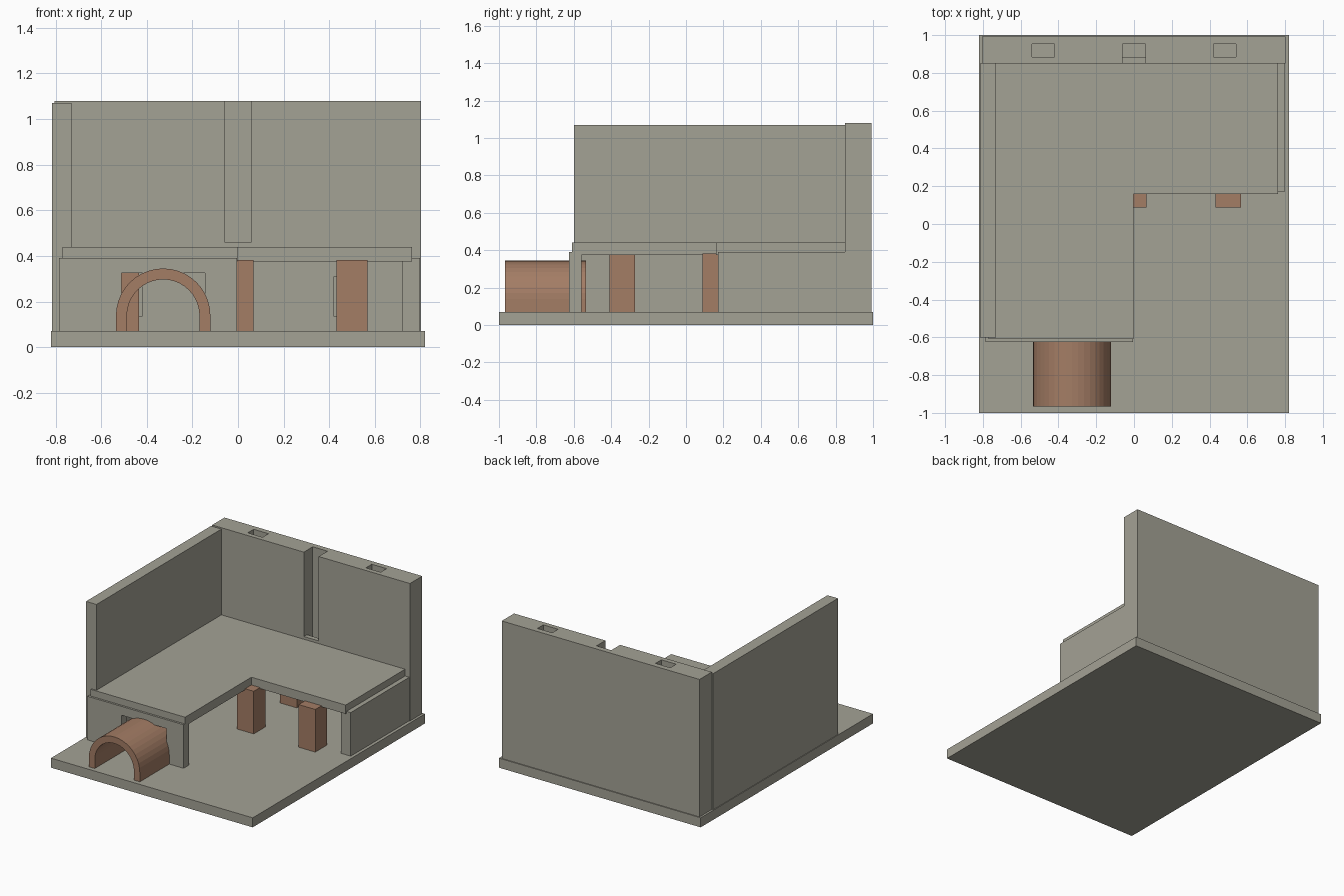
import bpy
import bmesh
import math

cube = bpy.data.objects.get("Cube")
if cube:
    bpy.data.objects.remove(cube, do_unlink=True)


def make_material(name, rgb):
    mat = bpy.data.materials.new(name)
    mat.use_nodes = True
    mat.diffuse_color = (*rgb, 1)
    mat.node_tree.nodes["Principled BSDF"].inputs["Base Color"].default_value = (*rgb, 1)
    return mat


grey = make_material("warm_grey", (0.37, 0.36, 0.30))
brown = make_material("clay_brown", (0.37, 0.205, 0.13))


def prism(name, outline, low, high, mat, axis="z"):
    """Extrude a closed outline along z (x, y points) or along y (x, z points)."""
    bm = bmesh.new()
    place = (lambda p: (p[0], p[1], low)) if axis == "z" else (lambda p: (p[0], low, p[1]))
    face = bm.faces.new([bm.verts.new(place(p)) for p in outline])
    moved = bmesh.ops.extrude_face_region(bm, geom=[face])["geom"]
    shift = (0, 0, high - low) if axis == "z" else (0, high - low, 0)
    bmesh.ops.translate(bm, vec=shift, verts=[v for v in moved if isinstance(v, bmesh.types.BMVert)])
    bmesh.ops.recalc_face_normals(bm, faces=bm.faces)
    mesh = bpy.data.meshes.new(name)
    bm.to_mesh(mesh)
    bm.free()
    mesh.materials.append(mat)
    obj = bpy.data.objects.new(name, mesh)
    bpy.context.collection.objects.link(obj)
    return obj


def box(name, x, y, z, mat=grey):
    outline = [(x[0], y[0]), (x[1], y[0]), (x[1], y[1]), (x[0], y[1])]
    return prism(name, outline, *z, mat)


def cut(obj, *ranges):
    """Subtract a box from the object and bake the result."""
    cutter = box("cutter", *ranges)
    cutter.hide_render = True
    mod = obj.modifiers.new("cut", "BOOLEAN")
    mod.operation = "DIFFERENCE"
    mod.solver = "EXACT"
    mod.object = cutter
    bpy.context.view_layer.update()
    baked = bpy.data.meshes.new_from_object(obj.evaluated_get(bpy.context.evaluated_depsgraph_get()))
    obj.modifiers.clear()
    obj.data = baked
    bpy.data.objects.remove(cutter, do_unlink=True)


FLOOR = 0.07

# Base and tall walls
box("base_plate", (-0.82, 0.82), (-1, 1), (0, FLOOR))
box("tall_side_wall", (-0.815, -0.73), (-0.6, 0.85), (FLOOR, 1.07))
back = box("back_wall", (-0.805, 0.802), (0.85, 0.993), (FLOOR, 1.08))

# Vertical channels in the back wall, each with a port near the floor
for x in (-0.48, 0, 0.48):
    span = (x - 0.06, x + 0.06)
    cut(back, span, (0.885, 0.953), (0.135, 1.2))
    cut(back, span, (0.8, 0.92), (0.135, 0.31))
cut(back, (-0.06, 0.06), (0.8, 0.92), (0.46, 1.2))

# Low walls under the upper floor
box("low_side_wall", (0.72, 0.797), (0.17, 0.85), (FLOOR, 0.39))
front = box("low_front_wall", (-0.785, -0.005), (-0.625, -0.56), (FLOOR, 0.39))
cut(front, (-0.51, -0.145), (-0.7, -0.5), (0, 0.325))

# L-shaped upper floor
prism("upper_floor", [(-0.77, -0.61), (-0.003, -0.61), (-0.003, 0.16),
                      (0.763, 0.16), (0.763, 0.85), (-0.77, 0.85)], 0.375, 0.44, grey)

# Square posts on an even grid, leaving the open corner free
for row, y in enumerate((-0.34, 0.155, 0.655)):
    for col, x in enumerate((-0.5, 0, 0.5)):
        if row == 0 and col > 0:
            continue
        box("post", (x - 0.068, x + 0.067), (y - 0.068, y + 0.067), (FLOOR, 0.383), brown)

# Arched entrance tunnel
steps = 20


def arc(radius):
    return [(-0.328 + radius * math.cos(math.pi * i / steps),
             0.138 + radius * math.sin(math.pi * i / steps)) for i in range(steps + 1)]


outer, inner = arc(0.207), arc(0.159)
profile = ([(outer[0][0], FLOOR)] + outer + [(outer[-1][0], FLOOR), (inner[-1][0], FLOOR)]
           + inner[::-1] + [(inner[0][0], FLOOR)])
prism("arched_tunnel", profile, -0.967, -0.535, brown, "y")
